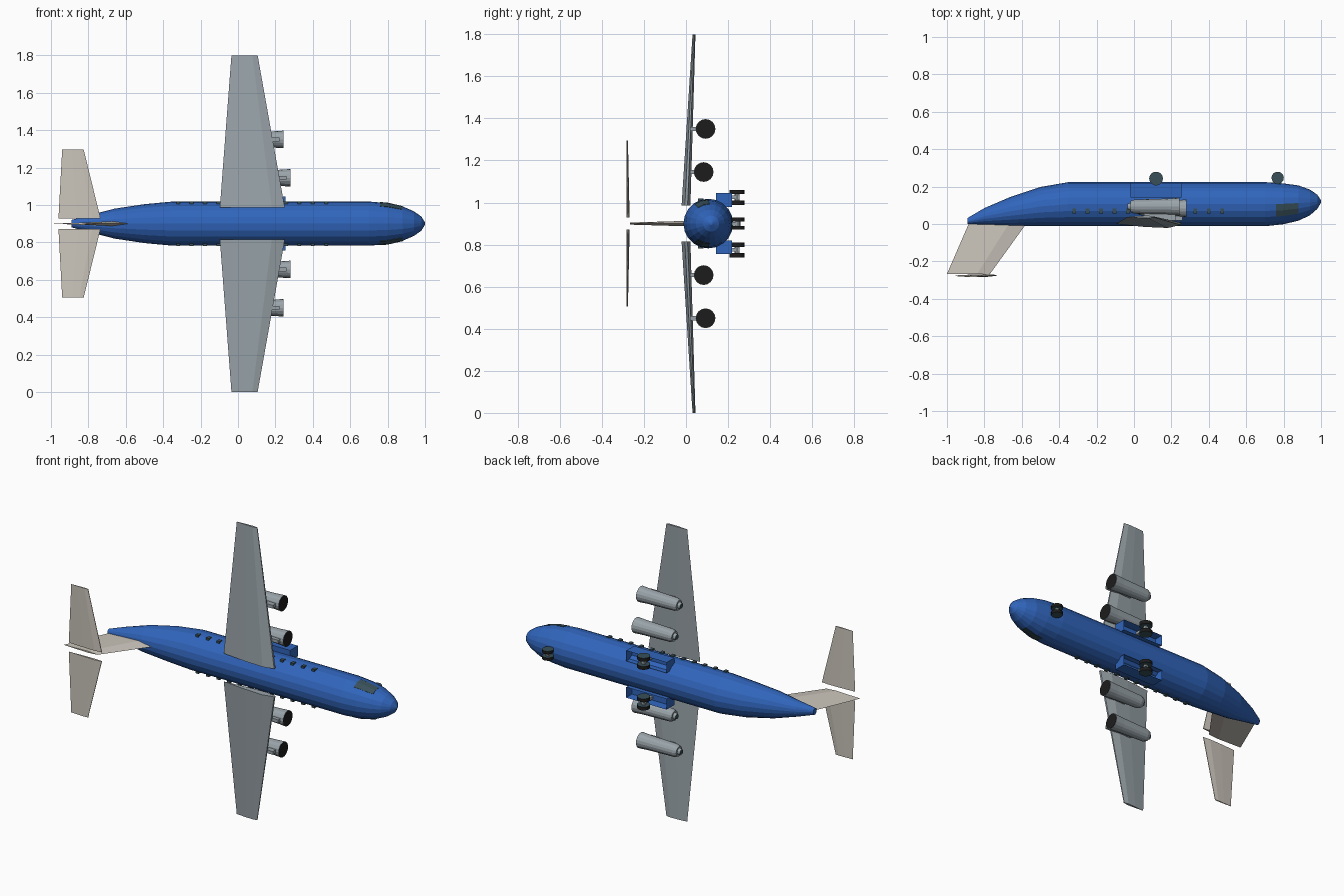
import bpy, bmesh, math
from math import sin, cos, pi, radians

if "Cube" in bpy.data.objects:
    bpy.data.objects.remove(bpy.data.objects["Cube"])

CZ = 0.9  # height of the aircraft centreline (wings run along z)


def material(name, col):
    m = bpy.data.materials.new(name)
    m.diffuse_color = (*col, 1)
    m.use_nodes = True
    m.node_tree.nodes["Principled BSDF"].inputs["Base Color"].default_value = m.diffuse_color
    return m


BLUE = material("blue_paint", (0.03, 0.13, 0.5))
GREY = material("wing_grey", (0.32, 0.37, 0.4))
BEIGE = material("tail_beige", (0.6, 0.56, 0.5))
BLACK = material("black", (0.012, 0.012, 0.012))
GLASS = material("dark_glass", (0.04, 0.08, 0.1))


def finish(name, bm, *mats):
    bmesh.ops.recalc_face_normals(bm, faces=bm.faces[:])
    me = bpy.data.meshes.new(name)
    bm.to_mesh(me)
    bm.free()
    for m in mats:
        me.materials.append(m)
    ob = bpy.data.objects.new(name, me)
    bpy.context.collection.objects.link(ob)
    return ob


def loft(name, rings, *mats, closed=True):
    """Skin a list of point rings; second material goes on the end caps."""
    bm = bmesh.new()
    vs = [[bm.verts.new(p) for p in r] for r in rings]
    n = len(vs[0])
    for a, b in zip(vs, vs[1:]):
        for i in range(n):
            j = (i + 1) % n
            bm.faces.new((a[i], a[j], b[j], b[i]))
    for r in (vs[0], vs[-1]):
        f = bm.faces.new(r)
        f.material_index = len(mats) - 1
    return finish(name, bm, *mats)


def ring(x, y, z, r, n, rz=None):
    rz = r if rz is None else rz
    return [(x, y + r * cos(2 * pi * i / n), z + rz * sin(2 * pi * i / n)) for i in range(n)]


def disc_z(x, y, z, r, n):
    return [(x + r * cos(2 * pi * i / n), y + r * sin(2 * pi * i / n), z) for i in range(n)]


def box(name, x, y, z, mat, well=False):
    bm = bmesh.new()
    bmesh.ops.create_cube(bm, size=1)
    for v in bm.verts:
        v.co = [lo + (c + .5) * (hi - lo) for c, (lo, hi) in zip(v.co, (x, y, z))]
    if well:  # open wheel bay on the belly side
        bm.normal_update()
        f = max(bm.faces, key=lambda f: f.calc_center_median().y)
        bmesh.ops.inset_individual(bm, faces=[f], thickness=0.006)
        bmesh.ops.translate(bm, verts=f.verts[:], vec=(0, -0.05, 0))
    return finish(name, bm, mat)


# fuselage: x, centre y, radius y, radius z
PROFILE = [(-.89, .016, .016, .02), (-.80, .041, .044, .044), (-.66, .068, .077, .08),
           (-.50, .094, .104, .104), (-.35, .106, .118, .118), (.70, .106, .118, .118),
           (.80, .108, .109, .11), (.88, .112, .094, .092), (.94, .115, .069, .066),
           (.98, .119, .038, .038), (1.0, .12, .006, .006)]
loft("fuselage", [ring(x, y, CZ, ry, 20, rz) for x, y, ry, rz in PROFILE], BLUE)


def section(x):
    for a, b in zip(PROFILE, PROFILE[1:]):
        if a[0] <= x <= b[0]:
            t = (x - a[0]) / (b[0] - a[0])
            return [p + (q - p) * t for p, q in zip(a, b)]


def airfoil(le, te, y, t, z):
    pts = [(0, 0), (.45, -.75), (.8, -1), (1, -.25), (1, .35), (.8, 1), (.45, .75)]
    return [(te + (le - te) * u, y + v * t, z) for u, v in pts]


# vertical fin
def fin_ring(x0, x1, y, t):
    return [(x0, y, CZ), (x0 + .7 * (x1 - x0), y, CZ + t), (x1, y, CZ),
            (x0 + .7 * (x1 - x0), y, CZ - t)]


loft("tail_fin", [fin_ring(-.88, -.57, .01, .013), fin_ring(-1, -.77, -.267, .005)], BEIGE)

for side, s in (("left", 1), ("right", -1)):
    def Z(o):
        return CZ + s * o

    def span(a, b):
        return tuple(sorted((Z(a), Z(b))))

    # wings and tailplanes
    loft(f"{side}_wing", [airfoil(.25, -.097, 0, .021, Z(.086)),
                          airfoil(.105, -.035, .038, .007, Z(.9))], GREY)
    loft(f"{side}_tailplane", [airfoil(-.735, -.96, -.275, .007, Z(.028)),
                               airfoil(-.825, -.94, -.28, .004, Z(.395))], BEIGE)

    # engines with pylons
    for pos, o, x, y in (("inner", .245, .28, .084), ("outer", .45, .243, .093)):
        z = Z(o)
        loft(f"{side}_{pos}_engine",
             [ring(x - d, y, z, r, 16) for d, r in
              ((0, .047), (.06, .043), (.24, .038), (.262, .03))], GREY)
        loft(f"{side}_{pos}_intake",
             [ring(x - .01, y, z, .045, 16), ring(x + .001, y, z, .045, 16)], BLACK)
        loft(f"{side}_{pos}_exhaust",
             [ring(x - .255, y, z, .022, 12), ring(x - .278, y, z, .015, 12)], GREY, GLASS)
        box(f"{side}_{pos}_pylon", (x - .19, x - .02), (.02, y - .03),
            (z - .01, z + .01), GREY)

    # cabin windows
    for i in range(12):
        x = -.32 + .072 * i
        box(f"{side}_window_{i + 1}", (x - .01, x + .01), (.057, .083),
            span(.095, .119), GLASS)

    # cockpit window following the hull
    rings = []
    for x in (.76, .80, .88):
        _, y, ry, rz = section(x)
        rings.append([(x, y - k * ry * sin(radians(a)), Z(k * rz * cos(radians(a))))
                      for k, angs in ((1.02, (0, 18, 36)), (.9, (36, 18, 0)))
                      for a in angs])
    loft(f"{side}_cockpit_window", rings, GLASS)

    # main gear sponson
    box(f"{side}_gear_housing", (-.02, .255), (.142, .218), span(.08, .145), BLUE, well=True)


# paired wheels on a strut and axle
def gear(name, x, z, gap, width, r):
    for k, d in enumerate((-gap, gap)):
        loft(f"{name}_wheel_{k + 1}",
             [disc_z(x, .28 - r, z + d + e * width / 2, r, 14) for e in (-1, 1)],
             BLACK, GLASS)
    loft(f"{name}_axle", [disc_z(x, .28 - r, z + e * gap, .012, 8) for e in (-1, 1)], GREY)
    box(f"{name}_strut", (x - .01, x + .01), (.15, .255), (z - .008, z + .008), GREY)


gear("nose_gear", .768, CZ, .02, .018, .033)
gear("left_main_gear", .118, CZ + .125, .025, .021, .037)
gear("right_main_gear", .118, CZ - .125, .025, .021, .037)
